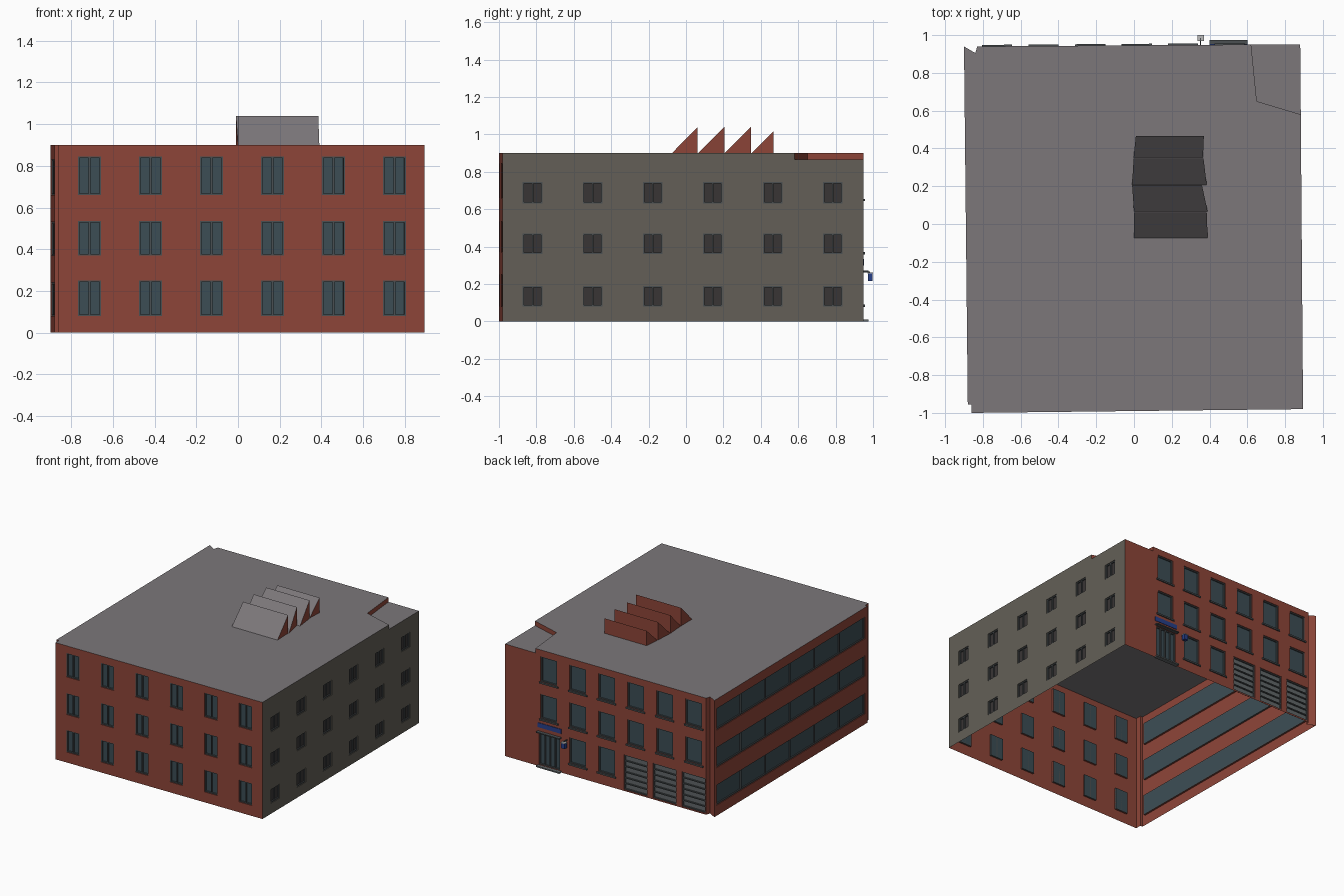
import bpy, bmesh
from mathutils import Matrix, Vector

if "Cube" in bpy.data.objects:
    bpy.data.objects.remove(bpy.data.objects["Cube"])


def mat(name, r, g, b):
    m = bpy.data.materials.new(name)
    m.diffuse_color = (r, g, b, 1)
    m.use_nodes = True
    m.node_tree.nodes["Principled BSDF"].inputs["Base Color"].default_value = m.diffuse_color
    return m


BRICK = mat("brick", 0.27, 0.06, 0.04)
RENDER = mat("grey_render", 0.125, 0.115, 0.095)
ROOF = mat("roof_grey", 0.20, 0.185, 0.195)
FRAME = mat("frame_grey", 0.07, 0.08, 0.085)
GLASS = mat("glass", 0.045, 0.075, 0.09)
DARK = mat("dark_glass", 0.04, 0.036, 0.036)
SHUTTER = mat("shutter_grey", 0.12, 0.135, 0.14)
BLUE = mat("blue", 0.02, 0.05, 0.25)
WHITE = mat("lamp_top", 0.5, 0.5, 0.5)

H, LOW = 0.90, 0.865


def finish(bm, name, mats):
    me = bpy.data.meshes.new(name)
    bm.to_mesh(me)
    bm.free()
    for m in mats:
        me.materials.append(m)
    ob = bpy.data.objects.new(name, me)
    bpy.context.collection.objects.link(ob)
    return ob


def add_box(bm, lo, hi, M=Matrix(), index=0):
    lo, hi = Vector(lo), Vector(hi)
    T = Matrix.Translation((lo + hi) / 2) @ Matrix.Diagonal((*(hi - lo), 1))
    for v in bmesh.ops.create_cube(bm, size=1, matrix=M @ T)["verts"]:
        for f in v.link_faces:
            f.material_index = index


def box(name, lo, hi, m):
    bm = bmesh.new()
    add_box(bm, lo, hi)
    return finish(bm, name, [m])


def slab(name, pts, z, m):
    bm = bmesh.new()
    bm.faces.new([bm.verts.new((x, y, z)) for x, y in pts])
    return finish(bm, name, [m])


# Wall from a to b (outside on the right hand) with recessed openings:
# (u0, u1, z0, z1, columns, rows, sill)
def wall(name, a, b, openings=(), z0=0, z1=H, m=BRICK, glass=GLASS, depth=0.014, bar=0.008):
    a, b = Vector((*a, 0)), Vector((*b, 0))
    L = (b - a).length
    d = (b - a) / L
    n = Vector((d.y, -d.x, 0))
    M = Matrix((d, -n, (0, 0, 1))).transposed().to_4x4()
    M.translation = a
    bm = bmesh.new()

    def quad(pts, index=0):
        f = bm.faces.new([bm.verts.new(M @ Vector(p)) for p in pts])
        f.material_index = index

    us = sorted({0, L} | {o[i] for o in openings for i in (0, 1)})
    zs = sorted({z0, z1} | {o[i] for o in openings for i in (2, 3)})
    for p, q in zip(us, us[1:]):
        for r, s in zip(zs, zs[1:]):
            cu, cz = (p + q) / 2, (r + s) / 2
            if not any(o[0] < cu < o[1] and o[2] < cz < o[3] for o in openings):
                quad([(p, 0, r), (q, 0, r), (q, 0, s), (p, 0, s)])
    bmesh.ops.remove_doubles(bm, verts=bm.verts, dist=1e-5)
    for p, q, r, s, cols, rows, sill in openings:
        c = [(p, r), (q, r), (q, s), (p, s)]
        for (u, z), (v, w) in zip(c, c[1:] + c[:1]):
            quad([(u, 0, z), (v, 0, w), (v, depth, w), (u, depth, z)])
        quad([(u, depth, z) for u, z in c], 3 if rows > 1 else 2)
        front = depth * 0.35
        for i in range(cols + 1):
            u = p + (q - p - bar) * i / cols
            add_box(bm, (u, front, r), (u + bar, depth, s), M, 1)
        for i in range(rows + 1):
            z = r + (s - r - bar) * i / rows
            add_box(bm, (p, front, z), (q, depth, z + bar), M, 1)
        if sill:
            add_box(bm, (p - 0.01, -0.008, r - 0.012), (q + 0.01, 0.004, r), M, 1)
    return finish(bm, name, [m, FRAME, glass, SHUTTER])


# Front wall: three floors of six windows
floors = [(0.08, 0.25), (0.37, 0.535), (0.66, 0.845)]
wall("front_wall", (-0.86, -1.0), (0.895, -0.98),
     [(0.148 + 0.2925 * i - 0.055, 0.148 + 0.2925 * i + 0.055, r, s, 2, 1, False)
      for i in range(6) for r, s in floors])

# Right wall: small windows, last bay under the lowered roof
small = [(0.08, 0.19), (0.36, 0.47), (0.63, 0.745)]
corner = (0.883, 0.58)
wall("right_wall", (0.895, -0.98), corner,
     [(0.16 + 0.321 * i - 0.053, 0.16 + 0.321 * i + 0.053, r, s, 2, 1, False)
      for i in range(5) for r, s in small], m=RENDER, glass=DARK)
wall("right_wall_low", corner, (0.88, 0.95),
     [(0.152, 0.258, r, s, 2, 1, False) for r, s in small], z1=LOW, m=RENDER, glass=DARK)

# Back wall: windows, entrance and three shutter doors
wall("back_wall_low", (0.88, 0.95), (0.62, 0.95), z1=LOW)
centres = [0.62 - x for x in (0.506, 0.26, 0.015, -0.232, -0.479, -0.726)]
back = [(c - 0.07, c + 0.07, r, s, 1, 1, True)
        for c in centres for r, s in ((0.37, 0.56), (0.655, 0.85))]
back += [(c - 0.07, c + 0.07, 0.09, 0.29, 1, 1, True) for c in centres[1:3]]
back += [(c - 0.1, c + 0.1, 0.01, 0.28, 1, 6, False) for c in centres[3:]]
back += [(0.03, 0.21, 0.012, 0.262, 4, 1, False)]
wall("back_wall", (0.62, 0.95), (-0.83, 0.94), back)

# Left wall: ribbon windows between the corner returns
wall("left_back_return", (-0.83, 0.94), (-0.84, 0.905))
wall("left_corner_pier", (-0.84, 0.905), (-0.90, 0.94))
wall("left_wall", (-0.90, 0.94), (-0.88, -0.955),
     [(0.03, 1.865, r, s, 6, 1, False) for r, s in ((0.08, 0.24), (0.37, 0.53), (0.66, 0.83))])
wall("left_front_return", (-0.88, -0.955), (-0.86, -0.955))
wall("left_front_pier", (-0.86, -0.955), (-0.86, -1.0))

# Roof, lowered terrace and the step between them
slab("main_roof", [(-0.86, -1.0), (0.895, -0.98), corner, (0.65, 0.65), (0.62, 0.95),
                   (-0.83, 0.94), (-0.84, 0.905), (-0.90, 0.94), (-0.88, -0.955),
                   (-0.86, -0.955)], H, ROOF)
slab("low_roof", [corner, (0.88, 0.95), (0.62, 0.95), (0.65, 0.65)], LOW, ROOF)
wall("step_wall_front", corner, (0.65, 0.65), z0=LOW)
wall("step_wall_side", (0.65, 0.65), (0.62, 0.95), z0=LOW)

# Sawtooth rooflights: sloped front, upright brick back and sides
teeth = [(-0.075, 0.062, 1.04, (0.0, 0.39), (0.0, 0.385)),
         (0.065, 0.205, 1.04, (0.0, 0.39), (-0.01, 0.36)),
         (0.207, 0.347, 1.04, (-0.01, 0.385), (-0.002, 0.368)),
         (0.352, 0.467, 1.015, (-0.002, 0.365), (0.01, 0.37))]
for i, (y0, y1, top, (l0, r0), (l1, r1)) in enumerate(teeth):
    bm = bmesh.new()
    A, B, C, D, E, F = [bm.verts.new(p) for p in (
        (l0, y0, H), (r0, y0, H), (r1, y1, top), (l1, y1, top), (r1, y1, H), (l1, y1, H))]
    bm.faces.new((A, B, C, D))
    for f in ((E, F, D, C), (B, E, C), (F, A, D)):
        bm.faces.new(f).material_index = 1
    finish(bm, f"rooflight_{i + 1}", [ROOF, BRICK])

# Entrance: step, canopy, blank sign plate and bracket lamp
box("entrance_step", (0.40, 0.94, 0), (0.60, 0.975, 0.01), SHUTTER)
box("entrance_canopy", (0.40, 0.94, 0.264), (0.60, 0.975, 0.272), FRAME)
box("sign_plate", (0.40, 0.945, 0.30), (0.60, 0.953, 0.335), BLUE)
box("lamp_arm", (0.349, 0.94, 0.262), (0.356, 0.985, 0.268), FRAME)
box("lamp_box", (0.337, 0.972, 0.216), (0.368, 0.998, 0.256), BLUE)
box("lamp_cap", (0.335, 0.97, 0.256), (0.37, 1.0, 0.262), WHITE)
